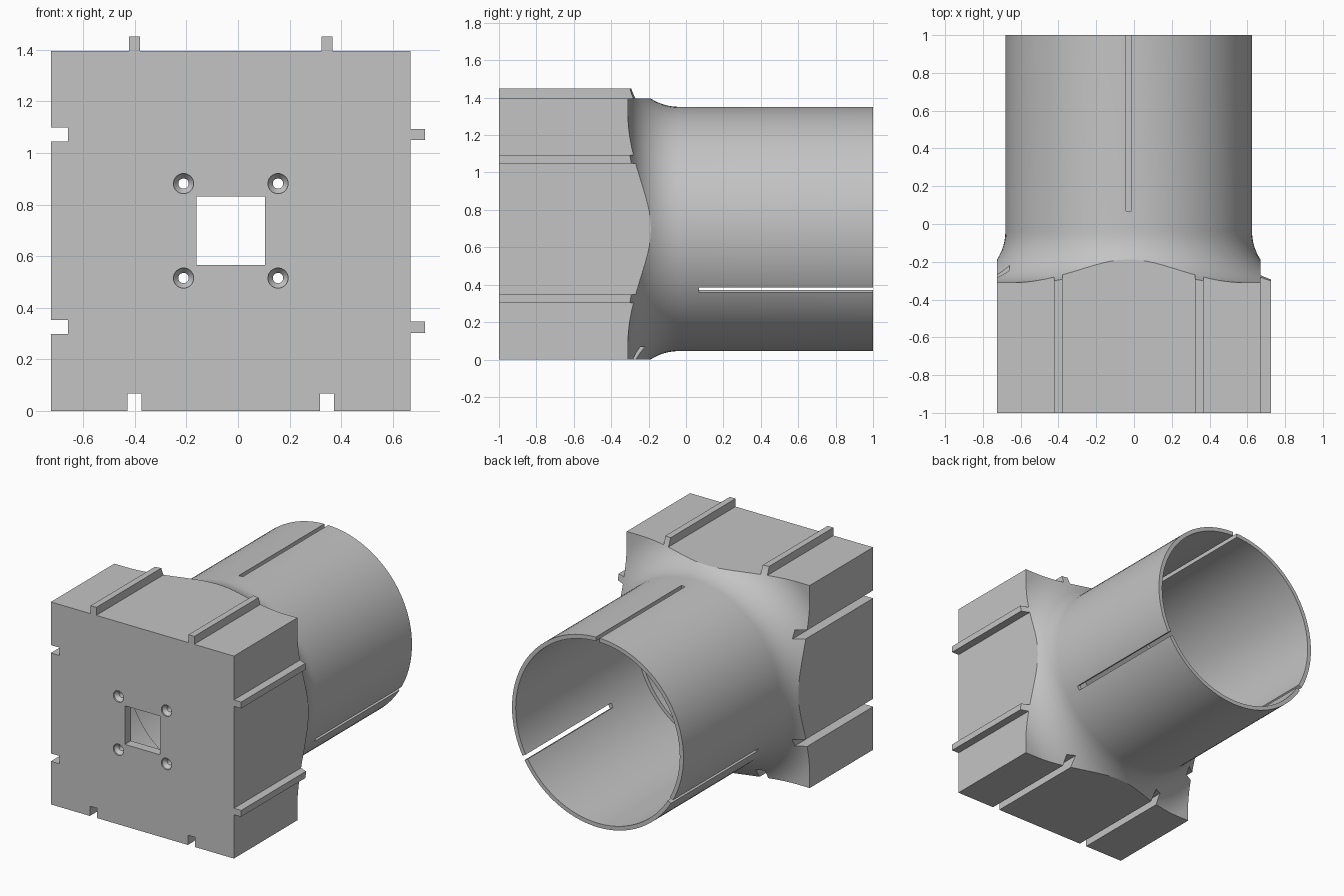
import bpy, bmesh, math
from mathutils import Matrix, Vector

cube = bpy.data.objects.get("Cube")
if cube:
    bpy.data.objects.remove(cube, do_unlink=True)

CX, CZ = -0.028, 0.698      # axis of the tube
HALF = 0.697                # half width of the block
JOINT = 0.373               # offset of rails and grooves from the axis
TUBE_R, BORE_R, FILLET = 0.653, 0.625, 0.27

grey = bpy.data.materials.new("plain grey")
grey.use_nodes = True
grey.diffuse_color = (0.55, 0.55, 0.55, 1)
grey.node_tree.nodes["Principled BSDF"].inputs["Base Color"].default_value = (0.55, 0.55, 0.55, 1)


def finish(name, bm):
    bmesh.ops.recalc_face_normals(bm, faces=bm.faces)
    mesh = bpy.data.meshes.new(name)
    bm.to_mesh(mesh)
    bm.free()
    mesh.materials.append(grey)
    obj = bpy.data.objects.new(name, mesh)
    bpy.context.collection.objects.link(obj)
    return obj


def box(name, x, y, z, angle=0):
    """Box from ranges relative to the axis, turned about the axis."""
    bm = bmesh.new()
    size = [r[1] - r[0] for r in (x, y, z)]
    mid = Vector([(r[0] + r[1]) / 2 for r in (x, y, z)])
    bmesh.ops.create_cube(bm, size=1)
    bm.transform(Matrix.Translation((CX, 0, CZ)) @ Matrix.Rotation(angle, 4, 'Y')
                 @ Matrix.Translation(mid) @ Matrix.Diagonal((*size, 1)))
    return finish(name, bm)


def lathe(name, profile, x=0, z=0, sides=96):
    """Closed solid turned about a y axis from (radius, y) points."""
    bm = bmesh.new()
    rings = []
    for r, y in profile:
        rings.append([bm.verts.new((CX + x + r * math.cos(a), y, CZ + z + r * math.sin(a)))
                      for a in (2 * math.pi * i / sides for i in range(sides))])
    for a, b in zip(rings, rings[1:]):
        for i in range(sides):
            j = (i + 1) % sides
            bm.faces.new((a[i], a[j], b[j], b[i]))
    bm.faces.new(rings[0])
    bm.faces.new(rings[-1])
    return finish(name, bm)


def combine(target, tool, operation):
    mod = target.modifiers.new(operation, 'BOOLEAN')
    mod.operation, mod.solver, mod.object = operation, 'EXACT', tool
    bpy.context.view_layer.objects.active = target
    bpy.ops.object.modifier_apply(modifier=mod.name)
    bpy.data.objects.remove(tool, do_unlink=True)


# Square block with rails on top and left, grooves below and on the right
body = box("tube_adapter", (-HALF, HALF), (-1, 1), (-HALF, HALF))
for s in (-JOINT, JOINT):
    rail, groove = (s - 0.022, s + 0.022), (s - 0.027, s + 0.027)
    out, cut, long = (0.6, HALF + 0.055), (-0.8, -HALF + 0.067), (-1, 1)
    combine(body, box("top_rail", rail, long, out), 'UNION')
    combine(body, box("left_rail", out, long, rail), 'UNION')
    combine(body, box("bottom_groove", groove, (-1.1, 1.1), cut), 'DIFFERENCE')
    combine(body, box("right_groove", cut, (-1.1, 1.1), groove), 'DIFFERENCE')

# Turned envelope: flat shoulder, concave fillet, then the tube
profile = [(1.3, -1.2), (1.3, -0.31)]
for i in range(17):
    a = math.pi / 2 * i / 16
    profile.append((TUBE_R + FILLET * (1 - math.sin(a)), -0.04 - FILLET * math.cos(a)))
profile.append((TUBE_R, 1.0))
profile[-1] = (TUBE_R, 1.1)
combine(body, lathe("envelope", profile), 'INTERSECT')

# Bore with a small step, leaving a front plate
combine(body, lathe("bore", [(0.6, -0.935), (0.6, -0.31), (BORE_R, -0.31), (BORE_R, 1.2)]), 'DIFFERENCE')

# Square window and countersunk screw holes in the front plate
combine(body, box("window", (-0.133, 0.133), (-1.1, -0.8), (-0.133, 0.133)), 'DIFFERENCE')
for sx in (-1, 1):
    for sz in (-1, 1):
        hole = lathe("screw_hole", [(0.039, -1.05), (0.039, -0.99), (0.02, -0.965), (0.02, -0.8)],
                     sx * 0.183, sz * 0.183, 32)
        combine(body, hole, 'DIFFERENCE')

# Three slots around the open end of the tube
for k in range(3):
    combine(body, box("slot", (-0.015, 0.015), (0.07, 1.2), (0.5, 0.8), k * math.tau / 3), 'DIFFERENCE')

# Smooth curved walls, crisp edges
bpy.ops.object.select_all(action='DESELECT')
body.select_set(True)
bpy.context.view_layer.objects.active = body
bpy.ops.object.shade_smooth_by_angle(angle=math.radians(25))
